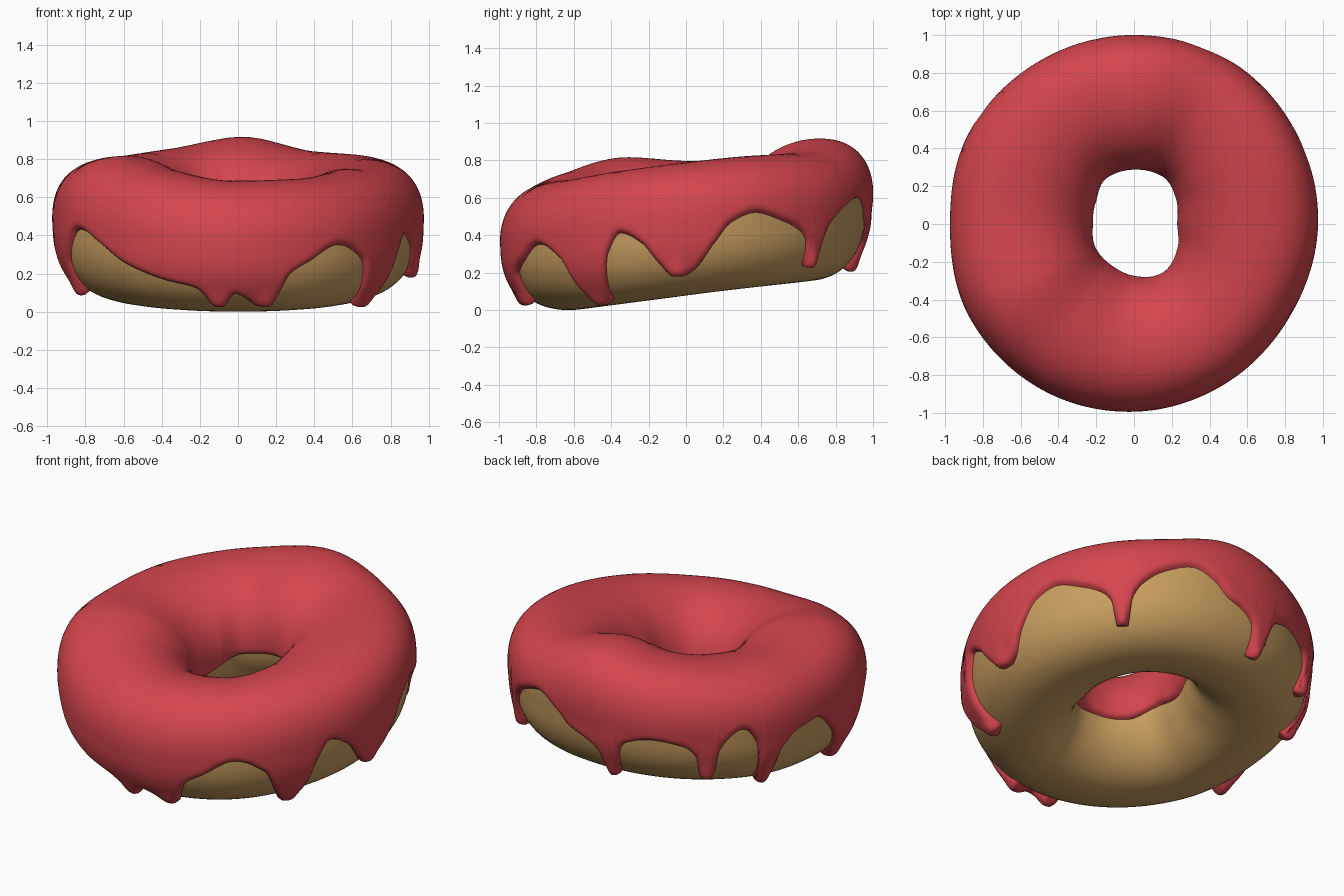
import bpy, math
from mathutils import Vector
from mathutils.kdtree import KDTree

if "Cube" in bpy.data.objects:
    bpy.data.objects.remove(bpy.data.objects["Cube"])

T = 0.035  # icing thickness


def ring_curve(keys):
    """Smooth periodic curve through (degrees, value) keys, without overshoot."""
    n = len(keys)
    xs = [k[0] for k in keys]
    ys = [k[1] for k in keys]
    h = [(xs[(i + 1) % n] - xs[i]) % 360 for i in range(n)]
    d = [(ys[(i + 1) % n] - ys[i]) / h[i] for i in range(n)]
    m = [0 if d[i - 1] * d[i] <= 0 else 2 * d[i - 1] * d[i] / (d[i - 1] + d[i]) for i in range(n)]

    def f(deg):
        deg %= 360
        i = max((k for k in range(n) if xs[k] <= deg), default=n - 1)
        t = ((deg - xs[i]) % 360) / h[i]
        k = (i + 1) % n
        return ((2*t**3 - 3*t*t + 1) * ys[i] + (t**3 - 2*t*t + t) * h[i] * m[i]
                + (3*t*t - 2*t**3) * ys[k] + (t**3 - t*t) * h[i] * m[k])
    return f


def even(*vals):
    return ring_curve([(i * 360 / len(vals), v) for i, v in enumerate(vals)])


# Ring dimensions every 30 degrees, counter-clockwise from +x
outer = even(.975, .985, 1.0, .995, .995, .998, .975, 1.002, 1.005, .995, .975, .96)
inner = even(.225, .255, .29, .285, .28, .23, .215, .235, .245, .27, .295, .26)
crest = even(.79, .825, .845, .92, .86, .82, .80, .82, .745, .69, .70, .745)
fullness = even(2.4, 2.45, 2.35, 2.2, 2.3, 2.4, 2.45, 2.35, 2.2, 2.12, 2.2, 2.3)
lean = even(.04, .05, .06, .075, .06, .05, .04, .04, .035, .035, .035, .04)

# Height of the lower icing edge around the outside
edge_keys = [
    (3, .22), (9, .35), (15, .47), (23, .52), (32, .48), (39, .43), (42.5, .37), (46, .24),
    (49.5, .38), (53, .47), (60, .55), (70, .60), (78, .54), (83, .47), (89, .43), (94, .37),
    (98.5, .225), (102.5, .40), (105, .45), (113, .48), (124, .45), (128.5, .38), (132, .25),
    (136, .42), (144, .535), (149, .44), (153.5, .17), (158, .36), (165, .45), (174, .47),
    (185, .32), (191, .15), (195.5, .11), (202, .28), (212, .43), (222, .36), (233, .25),
    (246, .17), (256, .13), (263.5, .05), (269, .10), (279.5, .05), (284.5, .12), (287, .20),
    (293, .26), (304, .35), (314, .28), (319.5, .10), (325.5, .04), (330.5, .13), (333, .30),
    (338, .41), (345, .36), (351, .25), (357, .19)]
# Drip tips: angle and half width of the blunt end, in degrees
drips = {46: 1.9, 98.5: 2.1, 132: 2.2, 153.5: 2.2, 195.5: 2.2, 263.5: 2, 279.5: 2.8, 325.5: 3, 357: 1.6}
wide = []
for d, v in edge_keys:
    w = drips.get(d)
    wide += [(d - w, v), (d + w, v)] if w else [(d, v)]
edge = ring_curve(wide)


def section(deg):
    """Centre radius and height, half width and height, fullness and lean of the dough."""
    ro, ri, top = outer(deg), inner(deg), crest(deg + 2) - T
    bottom = .0775 * (1 + math.sin(math.radians(deg)))
    return ((ro + ri) / 2, (top + bottom) / 2, (ro - ri) / 2 - T, (top - bottom) / 2,
            fullness(deg), lean(deg))


def power(c, s, full):
    if c > 0:
        return 2.35 if s < 0 else full
    return 2.0


def surf(deg, phi, t=0.0, sec=None):
    """Point on the dough, raised by t."""
    rc, zc, a, b, full, k = sec or section(deg)
    c, s = math.cos(phi), math.sin(phi)
    e = 2 / power(c, s, full)
    r = rc + (a + t) * math.copysign(abs(c) ** e, c)
    # the ring leans outwards at the top, and slightly inwards below
    r += (k if s > 0 else .015) * s * max(0, min(1, 1 + c))
    z = zc + (b + t) * math.copysign(abs(s) ** e, s)
    u = math.radians(deg)
    return Vector((r * math.cos(u), r * math.sin(u), max(z, 0)))


def outer_phi(deg):
    rc, zc, a, b, full, k = section(deg)
    q = max(-.93, min(.95, (edge(deg) - zc) / b))
    return math.copysign(math.asin(abs(q) ** (power(1, q, full) / 2)), q)


def inner_phi(deg):
    u = math.radians(deg)
    return math.pi + .12 + .08 * math.sin(u - .8) + .03 * math.sin(5 * u)


def make(name, verts, n, rows, closed, color):
    faces = []
    for i in range(n):
        k = (i + 1) % n
        for j in range(rows if closed else rows - 1):
            l = (j + 1) % rows
            faces.append((i*rows + j, k*rows + j, k*rows + l, i*rows + l))
    me = bpy.data.meshes.new(name)
    me.from_pydata(verts, [], faces)
    me.shade_smooth()
    mat = bpy.data.materials.new(name)
    mat.diffuse_color = color
    mat.use_nodes = True
    mat.node_tree.nodes["Principled BSDF"].inputs["Base Color"].default_value = mat.diffuse_color
    me.materials.append(mat)
    ob = bpy.data.objects.new(name, me)
    bpy.context.collection.objects.link(ob)
    return ob


# Dough ring
N, M = 144, 64
verts = []
for i in range(N):
    deg = i * 360 / N
    sec = section(deg)
    verts += [surf(deg, 2 * math.pi * j / M, 0, sec) for j in range(M)]
make("dough", verts, N, M, True, (.58, .34, .115, 1))

# Icing edge samples, used to round the rim of the icing
S = 3600
kd = KDTree(2 * S)
for i in range(S):
    deg = i * 360 / S
    kd.insert(surf(deg, outer_phi(deg)), 2 * i)
    kd.insert(surf(deg, inner_phi(deg)), 2 * i + 1)
kd.balance()
tips = [surf(d, outer_phi(d) + .12) for d in drips]

# Icing with rounded rim and swollen drips
N, M = 720, 56
verts = []
for i in range(N):
    deg = i * 360 / N
    sec = section(deg)
    p0, p1 = outer_phi(deg), inner_phi(deg)
    for j in range(M):
        s = j / (M - 1)
        s = .35 * s + .65 * (3 * s * s - 2 * s**3)
        phi = p0 + (p1 - p0) * s
        p = surf(deg, phi, 0, sec)
        dist = min(kd.find(p)[2] / .04, 1)
        near = min((p - t).length for t in tips)
        h = T + .022 * math.exp(-(near / .055) ** 2)
        verts.append(surf(deg, phi, h * math.sqrt(1 - (1 - dist) ** 2) - .003, sec))
make("icing", verts, N, M, False, (.66, .06, .075, 1))
